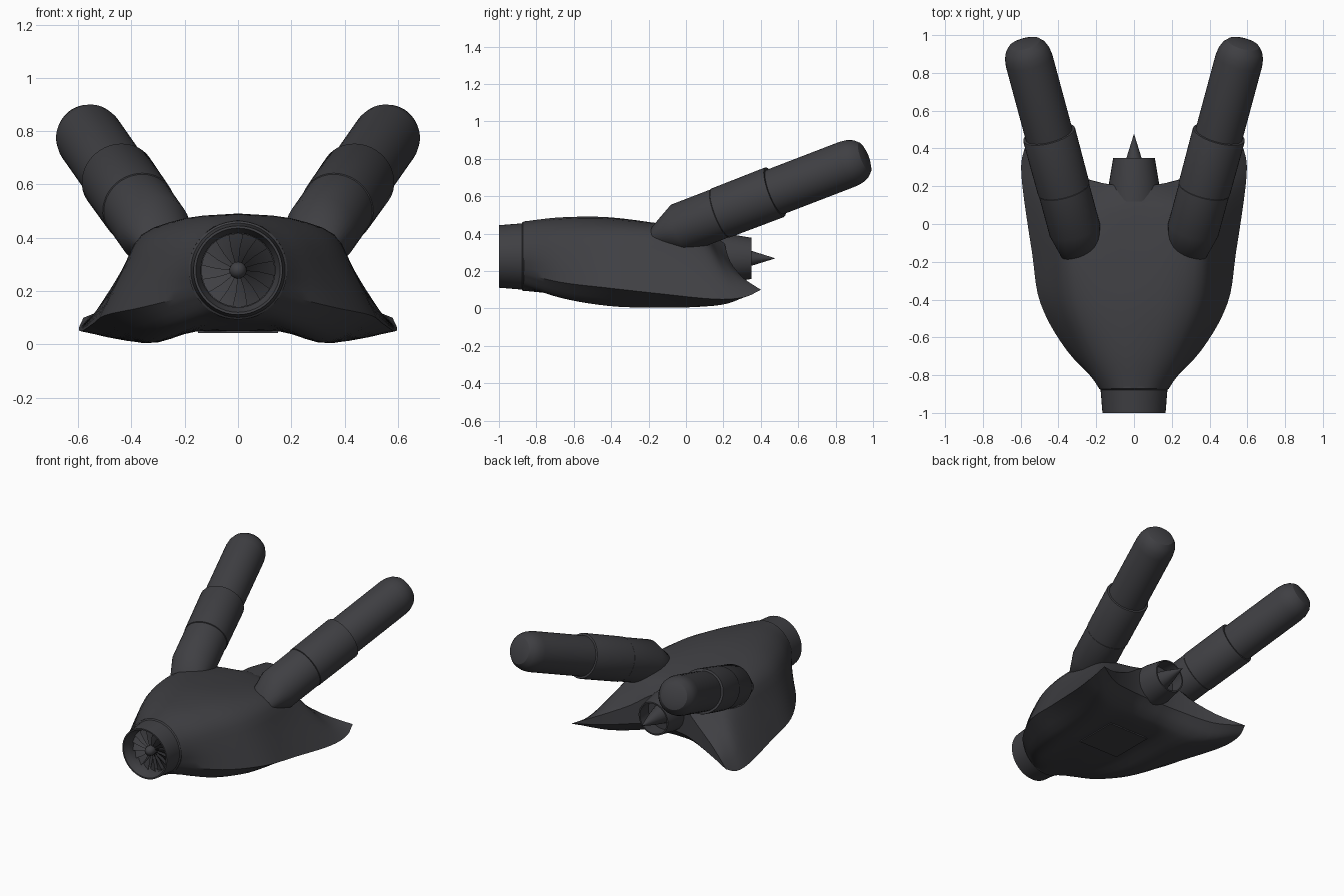
import bpy, bmesh, math
from mathutils import Vector, Matrix

if "Cube" in bpy.data.objects:
    bpy.data.objects.remove(bpy.data.objects["Cube"])

grey = bpy.data.materials.new("dark grey")
grey.diffuse_color = (0.05, 0.05, 0.056, 1)
grey.use_nodes = True
grey.node_tree.nodes["Principled BSDF"].inputs["Base Color"].default_value = grey.diffuse_color


def make(name, bm, matrix=Matrix(), angle=35, mirror=False):
    bmesh.ops.remove_doubles(bm, verts=bm.verts, dist=1e-5)
    bmesh.ops.recalc_face_normals(bm, faces=bm.faces)
    me = bpy.data.meshes.new(name)
    bm.to_mesh(me)
    bm.free()
    me.transform(matrix)
    me.materials.append(grey)
    ob = bpy.data.objects.new(name, me)
    bpy.context.collection.objects.link(ob)
    bpy.ops.object.select_all(action='DESELECT')
    ob.select_set(True)
    bpy.context.view_layer.objects.active = ob
    bpy.ops.object.shade_smooth_by_angle(angle=math.radians(angle))
    if mirror:
        m = ob.modifiers.new("mirror", 'MIRROR')
        m.merge_threshold = 0.0005
    return ob


def skin(bm, rows, closed=False):
    vs = [[bm.verts.new(p) for p in r] for r in rows]
    for a, b in zip(vs, vs[1:]):
        n = len(a)
        for i in range(n if closed else n - 1):
            j = (i + 1) % n
            bm.faces.new((a[i], a[j], b[j], b[i]))
    return vs


def lathe(profile, sides=40):
    """Profile of (rx, position along local Z, optional ry)."""
    bm = bmesh.new()
    rows = []
    for p in profile:
        rx, t, ry = p[0], p[1], p[2] if len(p) > 2 else p[0]
        rows.append([(rx * math.cos(k * math.tau / sides), ry * math.sin(k * math.tau / sides), t)
                     for k in range(sides)])
    vs = skin(bm, rows, True)
    for end, p in ((vs[0], profile[0]), (vs[-1], profile[-1])):
        if len(p) > 2 or p[0] < 0.1:
            bm.faces.new(end)
    return bm


def spline(pts, steps):
    """Catmull-Rom curve through the points."""
    P = [2 * pts[0] - pts[1]] + pts + [2 * pts[-1] - pts[-2]]
    out = []
    for i in range(1, len(P) - 2):
        a, b, c, d = P[i - 1:i + 3]
        for s in range(steps):
            t = s / steps
            out.append(0.5 * (2 * b + (c - a) * t + (2 * a - 5 * b + 4 * c - d) * t * t
                              + (3 * b - a - 3 * c + d) * t ** 3))
    return out + [pts[-1]]


# Hull: half sections (x, z) from top centre, over the wing tip, to bottom centre
sections = [
    (-0.87, 0, [(0, .465), (.092, .44), (.16, .372), (.185, .28), (.16, .188), (.115, .135), (.06, .105), (0, .095)]),
    (-0.67, 0, [(0, .487), (.14, .468), (.25, .40), (.31, .28), (.355, .14), (.25, .06), (.12, .072), (0, .075)]),
    (-0.42, 0, [(0, .488), (.20, .473), (.34, .41), (.415, .28), (.495, .11), (.33, .014), (.16, .05), (0, .052)]),
    (-0.15, 0, [(0, .455), (.21, .452), (.36, .41), (.435, .28), (.54, .08), (.35, .004), (.16, .048), (0, .05)]),
    (0.05, .10, [(0, .42), (.18, .412), (.33, .37), (.43, .27), (.585, .05), (.37, .01), (.16, .05), (0, .052)]),
    (0.13, .17, [(0, .40), (.15, .375), (.28, .31), (.42, .21), (.597, .06), (.42, .03), (.17, .075), (0, .08)]),
    (0.20, .20, [(0, .38), (.12, .34), (.25, .25), (.42, .165), (.58, .10), (.40, .10), (.17, .14), (0, .15)]),
]
grid = [[Vector((x, y + k * (x / .58) ** 2, z)) for x, z in pts] for y, k, pts in sections]
columns = [spline(list(c), 5) for c in zip(*grid)]
rows = []
for r in zip(*columns):
    upper = spline(list(r[:5]), 3)
    lower = spline(list(r[4:]), 4)
    rows.append(upper + lower[1:])
for r in rows:
    r[0].x = r[-1].x = 0
bm = bmesh.new()
vs = skin(bm, rows)
end = vs[-1]
n = len(end)
for k in range(n // 2):                      # close the trailing edge
    q = (end[k], end[k + 1], end[n - 2 - k], end[n - 1 - k])
    bm.faces.new(list(dict.fromkeys(q)))
make("hull", bm, mirror=True)

# Front intake, turned about the y axis
AXIS_Y = Matrix(((1, 0, 0), (0, 0, 1), (0, -1, 0))).to_4x4()
front = Matrix.Translation((0, 0, .278)) @ AXIS_Y
make("intake_ring", lathe([(.185, -.86), (.185, -.872), (.177, -.878), (.167, -1), (.158, -1),
                           (.146, -.965), (.139, -.95), (.139, -.88)], 48), front)
make("intake_back", lathe([(.14, -.895), (.02, -.895)], 48), front)
make("fan_hub", lathe([(.03, -.89), (.032, -.945), (.026, -.962), (.014, -.972), (.003, -.975)], 24), front)

# Fan blades: overlapping pitched plates
bm = bmesh.new()
for k in range(16):
    a = k * math.tau / 16
    w = math.tau / 16
    rows_b = []
    for r in (.025, .08, .138):
        sweep = a + 1.2 * (r - .025)
        rows_b.append([(r * math.cos(sweep + w * u), r * math.sin(sweep + w * u), -.935 + .025 * u)
                       for u in (0, .5, 1)])
    skin(bm, rows_b)
make("fan_blades", bm, front)

# Rear nozzle with its cone
back = Matrix.Translation((0, 0, .268)) @ AXIS_Y
make("nozzle", lathe([(.138, .12), (.132, .22), (.11, .35), (.101, .35), (.108, .25), (.02, .25)], 32), back)
make("nozzle_cone", lathe([(.065, .25), (.04, .35), (.001, .475)], 20), back)

# Belly panel
bm = bmesh.new()
bmesh.ops.create_cube(bm, size=1)
make("belly_panel", bm, Matrix.Translation((0, -.2, .046)) @ Matrix.Diagonal((.30, .30, .009, 1)))

# Raised tubes, mirrored left and right
d = Vector((.27, 1, .385))
L = d.length
d.normalize()
side = d.cross(Vector((0, 0, 1))).normalized()
up = side.cross(d)
M = Matrix((side, up, d)).transposed().to_4x4()
M.translation = (.45, .475, .622)


def t(y):
    return (y - .475) * L


make("tube", lathe([(.08, t(-.175), .035), (.105, t(-.15), .065), (.137, t(-.03)), (.137, t(.183)), (.134, t(.185)),
                    (.140, t(.187)), (.142, t(.47)), (.140, t(.475)), (.127, t(.476)), (.127, t(.865)),
                    (.122, t(.90)), (.108, t(.932)), (.085, t(.955)), (.05, t(.965))]), M, 30, True)
